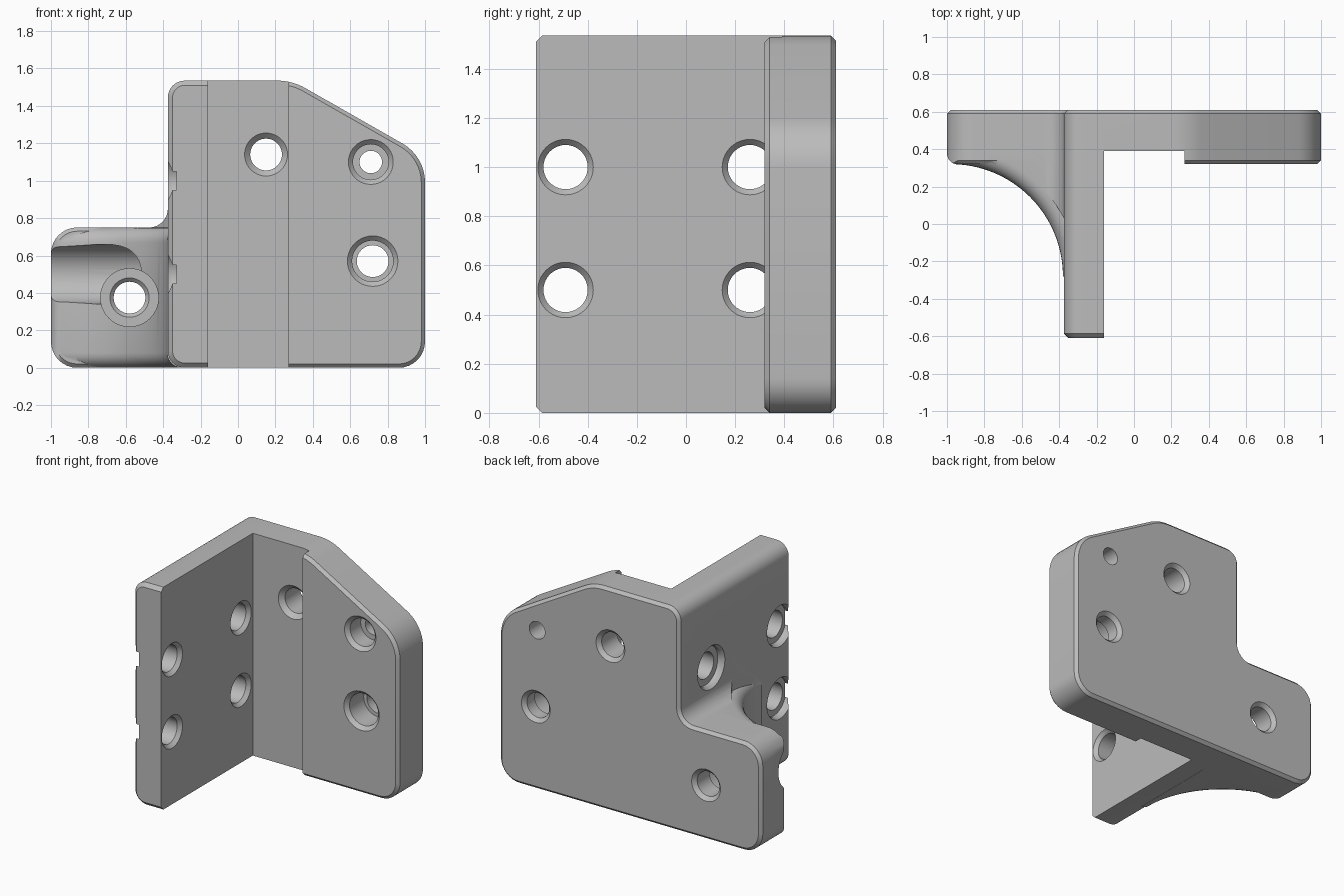
import bpy, bmesh, math
from mathutils import Vector

if "Cube" in bpy.data.objects:
    bpy.data.objects.remove(bpy.data.objects["Cube"], do_unlink=True)

grey = bpy.data.materials.new("plain_grey")
grey.use_nodes = True
grey.diffuse_color = (0.5, 0.5, 0.5, 1)
grey.node_tree.nodes["Principled BSDF"].inputs["Base Color"].default_value = (0.5, 0.5, 0.5, 1)

# Maps in-plane coordinates (a, b) and depth t to space for each axis
PLACE = {
    "x": lambda a, b, t: (t, a, b),
    "y": lambda a, b, t: (a, t, b),
    "z": lambda a, b, t: (a, b, t),
}


def rounded(corners, steps=8):
    """Outline from (a, b, radius) corners, each rounded by its radius."""
    out = []
    for i, (a, b, r) in enumerate(corners):
        p = Vector((a, b))
        if r == 0:
            out.append(p)
            continue
        u = (Vector(corners[i - 1][:2]) - p).normalized()
        v = (Vector(corners[(i + 1) % len(corners)][:2]) - p).normalized()
        half = u.angle(v) / 2
        centre = p + (u + v).normalized() * r / math.sin(half)
        start = p + u * r / math.tan(half) - centre
        end = p + v * r / math.tan(half) - centre
        sweep = math.pi - 2 * half
        for k in range(steps + 1):
            f = k / steps
            out.append(centre + (start * math.sin((1 - f) * sweep)
                                 + end * math.sin(f * sweep)) / math.sin(sweep))
    return out


def loft(name, axis, rings, chamfer=0, pick=None):
    """Closed solid through rings of (outline, depth)."""
    bm = bmesh.new()
    put = PLACE[axis]
    loops = [[bm.verts.new(put(p[0], p[1], t)) for p in pts] for pts, t in rings]
    n = len(loops[0])
    for lo, hi in zip(loops, loops[1:]):
        for i in range(n):
            j = (i + 1) % n
            bm.faces.new((lo[i], lo[j], hi[j], hi[i]))
    caps = [bm.faces.new(loops[0]), bm.faces.new(loops[-1])]
    bmesh.ops.recalc_face_normals(bm, faces=bm.faces[:])
    if chamfer:
        edges = [e for f in caps for e in f.edges if pick is None or pick(e)]
        bmesh.ops.bevel(bm, geom=edges, offset=chamfer, segments=1,
                        affect="EDGES", clamp_overlap=False)
        bmesh.ops.recalc_face_normals(bm, faces=bm.faces[:])
    mesh = bpy.data.meshes.new(name)
    bm.to_mesh(mesh)
    bm.free()
    mesh.materials.append(grey)
    ob = bpy.data.objects.new(name, mesh)
    bpy.context.scene.collection.objects.link(ob)
    return ob


def prism(name, axis, pts, lo, hi, **kw):
    return loft(name, axis, [(pts, lo), (pts, hi)], **kw)


def lathe(name, axis, centre, profile, sides=40):
    """Turned solid from (depth, radius) pairs."""
    ca, cb = centre
    turn = [2 * math.pi * i / sides for i in range(sides)]
    return loft(name, axis, [([(ca + r * math.cos(w), cb + r * math.sin(w)) for w in turn], t)
                             for t, r in profile])


def combine(target, tool, operation):
    mod = target.modifiers.new("combine", "BOOLEAN")
    mod.operation = operation
    mod.solver = "EXACT"
    mod.object = tool
    bpy.context.view_layer.update()
    deps = bpy.context.evaluated_depsgraph_get()
    mesh = bpy.data.meshes.new_from_object(target.evaluated_get(deps))
    target.modifiers.clear()
    target.data = mesh
    bpy.data.objects.remove(tool, do_unlink=True)


# Back plate with chamfered rims
plate_outline = rounded([(-1, 0, .14), (1, 0, .14), (1, 1.13, .24), (.29, 1.535, .3),
                         (-.375, 1.535, .09), (-.375, .75, .1), (-1, .75, .14)])
bracket = prism("bracket", "y", plate_outline, .32, .61, chamfer=.02)

# Side flange, chamfered on its front end except along the inner face
flange_outline = rounded([(-.375, 0, .09), (-.16, 0, 0), (-.16, 1.535, 0), (-.375, 1.535, .09)])


def front_rim(edge):
    return (all(v.co.y < -.6 for v in edge.verts)
            and any(v.co.x < -.17 for v in edge.verts))


flange = prism("flange", "y", flange_outline, -.61, .5, chamfer=.025, pick=front_rim)

# Gusset wing, hollowed by a large round sweep with flared ends
wing_outline = rounded([(-1, 0, .14), (-.3, 0, 0), (-.3, .9, 0), (-.375, .9, 0),
                        (-.375, .75, .1), (-1, .75, .14)])
wing = prism("wing", "y", wing_outline, -.28, .5)
flare, sweep = .08, .6
steps = [k * math.pi / 12 for k in range(7)]
low = [(flare * (1 - math.cos(w)), sweep + flare * (1 - math.sin(w))) for w in steps]
high = [(.75 - z, r) for z, r in reversed(low)]
profile = [(-.1, sweep + flare)] + low + high + [(1, sweep + flare)]
combine(wing, lathe("sweep_cutter", "z", (-.98, -.28), profile, 128), "DIFFERENCE")

combine(bracket, flange, "UNION")
combine(bracket, wing, "UNION")

# Channel between flange and raised pad
channel = [(-.16, -1), (.27, -1), (.27, .39), (-.16, .39)]
combine(bracket, prism("channel_cutter", "z", channel, -.5, 2), "DIFFERENCE")

# Rounded outer corner of the wing
corner = [(-1.05, .25), (-.94, .25)]
corner += [(-.94 - .06 * math.sin(w), .378 - .06 * math.cos(w)) for w in steps]
corner += [(-1.05, .378)]
combine(bracket, prism("corner_cutter", "z", corner, -.5, 1), "DIFFERENCE")

# Screw holes through the plate: front recess, bore, chamfer at the back
back = [(.585, .085), (.625, .125)]
plate_holes = [
    ((.15, 1.14), [(.37, .135), (.42, .085)] + back),
    ((.71, 1.10), [(.3, .14), (.345, .095), (.46, .095), (.46, .06), (.7, .06)]),
    ((.72, .57), [(.3, .155), (.345, .11), (.5, .11), (.5, .085)] + back),
    ((-.58, .375), [(-.1, .155), (.43, .155), (.43, .105), (.45, .085)] + back),
]

# Access trough for the bolt behind the wing
combine(bracket, lathe("trough_cutter", "x", (.26, .5), [(-1.2, .16), (-.375, .16)]),
        "DIFFERENCE")
for centre, profile in plate_holes:
    combine(bracket, lathe("hole_cutter", "y", centre, profile), "DIFFERENCE")

# Bolt holes through the flange: outer counterbore, bore, inner countersink
inner = [(-.33, .09), (-.185, .09), (-.15, .122)]
for y, outer in ((-.49, [(-.4, .155), (-.355, .13)]), (.26, [(-.4, .165), (-.355, .135)])):
    for z in (.5, 1.0):
        profile = outer + [(-.33, outer[1][1])] + inner
        combine(bracket, lathe("bolt_cutter", "x", (y, z), profile), "DIFFERENCE")

bpy.ops.object.select_all(action="DESELECT")
bracket.select_set(True)
bpy.context.view_layer.objects.active = bracket
bpy.ops.object.shade_smooth_by_angle(angle=math.radians(25))
